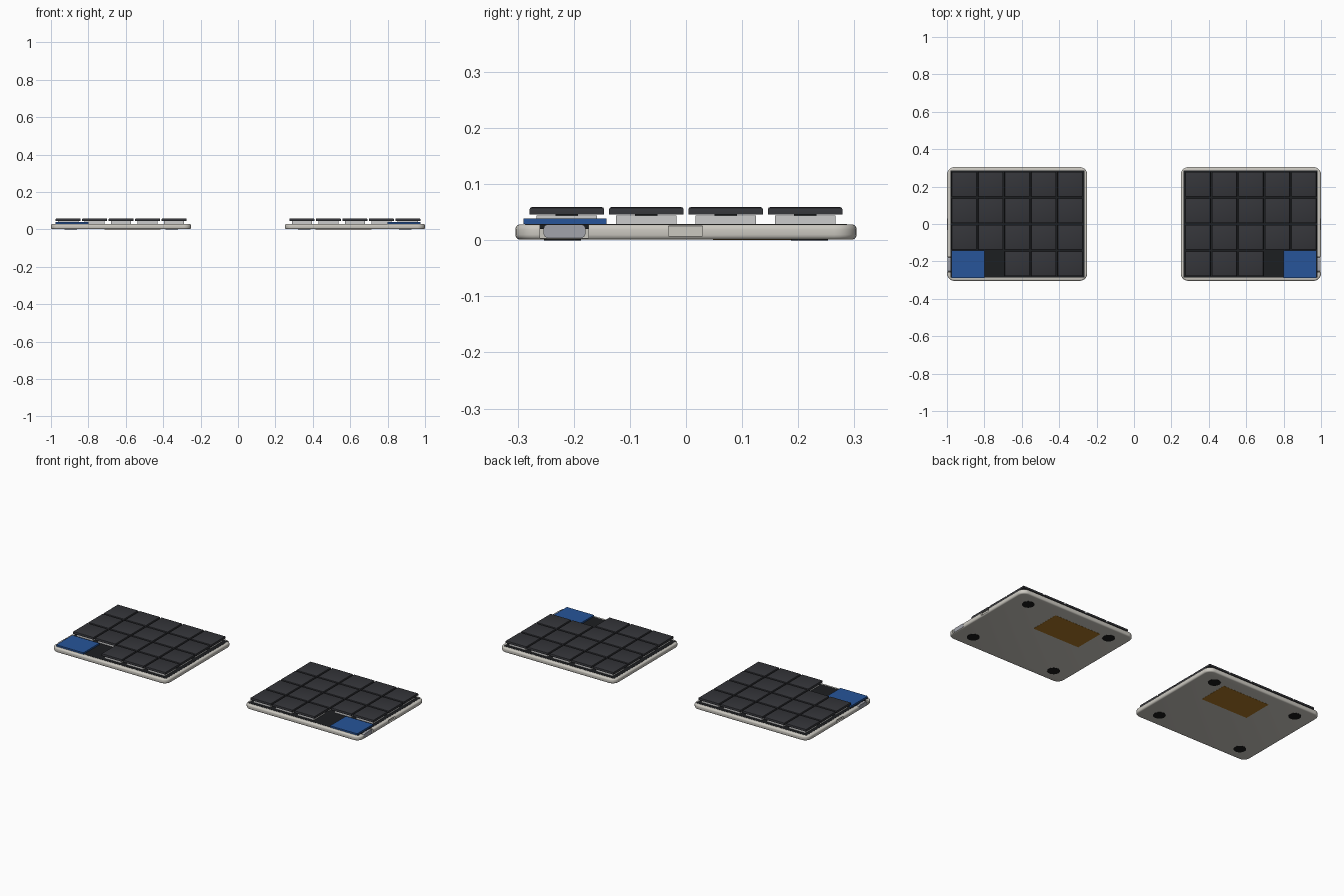
import bpy, bmesh
from mathutils import Matrix

if "Cube" in bpy.data.objects:
    bpy.data.objects.remove(bpy.data.objects["Cube"])


def material(name, rgb):
    m = bpy.data.materials.new(name)
    m.diffuse_color = (*rgb, 1)
    m.use_nodes = True
    m.node_tree.nodes["Principled BSDF"].inputs["Base Color"].default_value = m.diffuse_color
    return m


SHELL = material("shell_grey", (0.60, 0.58, 0.53))
DARK = material("plate_black", (0.012, 0.013, 0.015))
KEY = material("key_charcoal", (0.035, 0.036, 0.042))
BLUE = material("board_blue", (0.02, 0.09, 0.32))
METAL = material("metal", (0.36, 0.37, 0.41))
AMBER = material("amber", (0.42, 0.19, 0.02))
RUBBER = material("rubber", (0.01, 0.01, 0.01))

CX = 0.625       # centre of one half
PITCH = 0.1415   # key spacing


def finish(bm, name, mat, smooth=False):
    bmesh.ops.recalc_face_normals(bm, faces=bm.faces)
    mesh = bpy.data.meshes.new(name)
    bm.to_mesh(mesh)
    bm.free()
    ob = bpy.data.objects.new(name, mesh)
    bpy.context.collection.objects.link(ob)
    if mat:
        mesh.materials.append(mat)
    if smooth:
        bpy.ops.object.select_all(action='DESELECT')
        ob.select_set(True)
        bpy.context.view_layer.objects.active = ob
        bpy.ops.object.shade_smooth_by_angle()
    return ob


def box(name, x, y, z, mat=None, axis=None, radius=0.0, edge=0.0, top_only=False):
    """Box from (min, max) ranges; 'radius' rounds edges along one axis, 'edge' the rims."""
    bm = bmesh.new()
    bmesh.ops.create_cube(bm, size=1)
    for v in bm.verts:
        v.co = [(r[0] + r[1]) / 2 + c * (r[1] - r[0]) for c, r in zip(v.co, (x, y, z))]
    if radius:
        es = [e for e in bm.edges
              if abs((e.verts[0].co - e.verts[1].co).normalized()[axis]) > 0.99]
        bmesh.ops.bevel(bm, geom=es, offset=radius, segments=6, profile=0.5, affect='EDGES')
    if edge:
        lo, hi = z
        es = [e for e in bm.edges
              if all(abs(v.co.z - hi) < 1e-5 for v in e.verts)
              or (not top_only and all(abs(v.co.z - lo) < 1e-5 for v in e.verts))]
        bmesh.ops.bevel(bm, geom=es, offset=edge, segments=2 if top_only else 4,
                        profile=0.5, affect='EDGES')
    return finish(bm, name, mat, bool(radius or edge))


def span(s, a, b):
    """x range mirrored to the chosen side."""
    return tuple(sorted((s * a, s * b)))


def cut(target, cutter):
    mod = target.modifiers.new("cut", 'BOOLEAN')
    mod.operation = 'DIFFERENCE'
    mod.solver = 'EXACT'
    mod.object = cutter
    bpy.context.view_layer.objects.active = target
    bpy.ops.object.modifier_apply(modifier=mod.name)
    bpy.data.objects.remove(cutter)


for side, s in (("right", 1), ("left", -1)):
    # case with port notch and jack pocket on its outer side
    case = box(f"{side}_case", span(s, 0.25, 1.0), (-0.304, 0.304), (0.001, 0.0285),
               SHELL, 2, 0.04, 0.009)
    cut(case, box("notch_cutter", span(s, 0.975, 1.05), (-0.26, -0.174), (0.004, 0.05)))
    cut(case, box("pocket_cutter", span(s, 0.99, 1.05), (-0.031, 0.029), (0.008, 0.025)))

    # switch plate
    box(f"{side}_plate", span(s, 0.265, 0.982), (-0.287, 0.287), (0.02, 0.0293), DARK)

    # controller board and its metal port
    box(f"{side}_controller_board", span(s, 0.80, 0.976), (-0.29, -0.142), (0.0293, 0.0385), BLUE)
    box(f"{side}_port", span(s, 0.93, 0.996), (-0.254, -0.179), (0.004, 0.0285), METAL, 0, 0.009)

    # keys: switch body, stem and cap
    for row in range(4):
        for col in range(5):
            if row == 0 and col > 2:
                continue
            x = s * (CX + (col - 2) * PITCH)
            y = (row - 1.5) * PITCH
            for part, h, z, mat in (("switch", 0.054, (0.029, 0.044), None),
                                    ("stem", 0.02, (0.044, 0.047), DARK)):
                box(f"{side}_{part}_{row}_{col}", (x - h, x + h), (y - h, y + h), z, mat)
            box(f"{side}_keycap_{row}_{col}", (x - 0.0665, x + 0.0665), (y - 0.0665, y + 0.0665),
                (0.046, 0.059), KEY, edge=0.004, top_only=True)

    # underside: battery cover and four round feet
    box(f"{side}_battery_cover", span(s, 0.415, 0.715), (0.048, 0.225), (0.0003, 0.004), AMBER)
    for i, (fx, fy) in enumerate(((-1, -1), (-1, 1), (1, -1), (1, 1))):
        bm = bmesh.new()
        bmesh.ops.create_cone(bm, cap_ends=True, segments=24, radius1=0.033, radius2=0.033,
                              depth=0.004,
                              matrix=Matrix.Translation((s * CX + fx * 0.27, fy * 0.22, 0.002)))
        finish(bm, f"{side}_foot_{i}", RUBBER, True)
